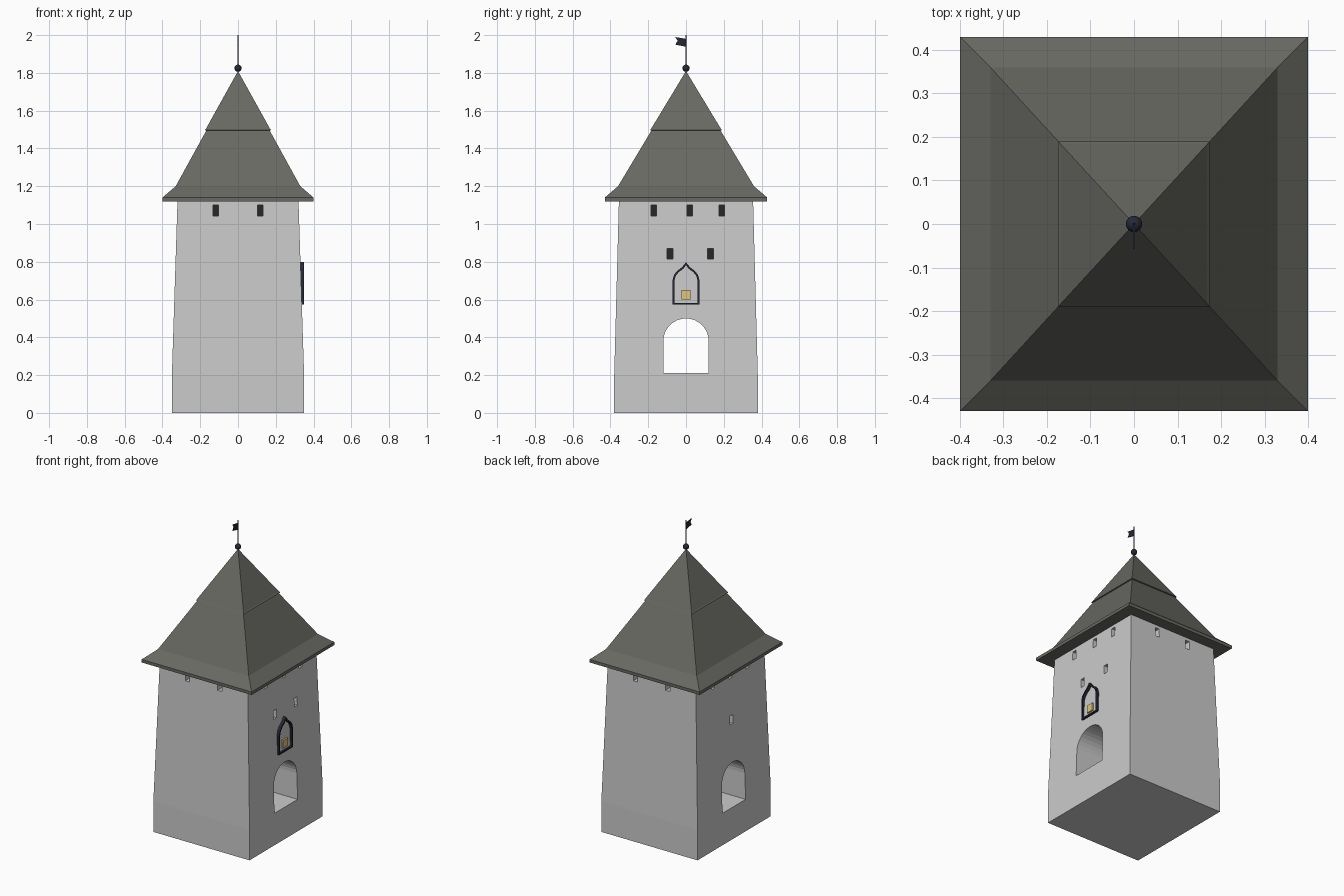
import bpy, bmesh, math
from mathutils import Vector

if "Cube" in bpy.data.objects:
    bpy.data.objects.remove(bpy.data.objects["Cube"])


def material(name, rgb):
    m = bpy.data.materials.new(name)
    m.diffuse_color = (*rgb, 1)
    m.use_nodes = True
    m.node_tree.nodes["Principled BSDF"].inputs["Base Color"].default_value = m.diffuse_color
    return m


ROOF = material("roof_slate", (0.14, 0.14, 0.125))
IRON = material("dark_iron", (0.018, 0.022, 0.035))
DARK = material("dark_opening", (0.02, 0.02, 0.02))
GLOW = material("lamp_glow", (0.75, 0.55, 0.2))


def finish(name, bm, mat=None):
    bmesh.ops.recalc_face_normals(bm, faces=bm.faces)
    me = bpy.data.meshes.new(name)
    bm.to_mesh(me)
    bm.free()
    ob = bpy.data.objects.new(name, me)
    bpy.context.collection.objects.link(ob)
    if mat:
        me.materials.append(mat)
    return ob


def stack(name, levels, mat=None):
    """Loft rectangles (half x, half y, z); a zero size closes to a point."""
    bm = bmesh.new()
    rings = []
    for hx, hy, z in levels:
        if hx == 0:
            rings.append([bm.verts.new((0, 0, z))])
        else:
            rings.append([bm.verts.new((sx * hx, sy * hy, z))
                          for sx, sy in ((-1, -1), (1, -1), (1, 1), (-1, 1))])
    bm.faces.new(rings[0])
    for a, b in zip(rings, rings[1:]):
        for i in range(4):
            j = (i + 1) % 4
            bm.faces.new((a[i], a[j], b[0]) if len(b) == 1 else (a[i], a[j], b[j], b[i]))
    if len(rings[-1]) == 4:
        bm.faces.new(rings[-1])
    return finish(name, bm, mat)


def add_box(bm, centre, size):
    r = bmesh.ops.create_cube(bm, size=1)["verts"]
    for v in r:
        v.co = Vector(c * s for c, s in zip(v.co, size)) + Vector(centre)


def add_prism(bm, yz, x0, x1):
    """Extrude a y-z outline along x."""
    a = [bm.verts.new((x0, y, z)) for y, z in yz]
    b = [bm.verts.new((x1, y, z)) for y, z in yz]
    n = len(yz)
    bm.faces.new(a)
    bm.faces.new(b)
    for i in range(n):
        j = (i + 1) % n
        bm.faces.new((a[i], a[j], b[j], b[i]))


# Tapered tower walls
tower = stack("tower_walls", [(0.35, 0.38, 0), (0.35, 0.38, 0.2), (0.32, 0.355, 1.13)])

# Archway and small window openings cut out of the walls
cut, panes = bmesh.new(), bmesh.new()
arch = [(-0.12, 0.21), (0.12, 0.21)] + [
    (0.12 * math.cos(math.pi * i / 16), 0.38 + 0.12 * math.sin(math.pi * i / 16)) for i in range(17)]
add_prism(cut, arch, -0.5, 0.5)

W, H, D = 0.03, 0.057, 0.05
side_windows = [(1, -0.17, 1.072), (1, 0.02, 1.072), (1, 0.19, 1.072),
                (1, -0.085, 0.842), (1, 0.13, 0.842),
                (-1, 0.18, 1.072), (-1, 0, 1.072), (-1, -0.18, 1.072), (-1, 0, 0.775)]
for s, y, z in side_windows:
    face = 0.35 - 0.03 * (z - 0.2) / 0.93
    add_box(cut, (s * face, y, z), (2 * D, W, H))
    add_box(panes, (s * (face - D), y, z), (0.006, W, H))
for s in (-1, 1):
    for x in (-0.118, 0.117):
        face = 0.38 - 0.025 * (1.072 - 0.2) / 0.93
        add_box(cut, (-s * x, s * face, 1.072), (W, 2 * D, H))
        add_box(panes, (-s * x, s * (face - D), 1.072), (W, 0.006, H))
cutter = finish("opening_cutter", cut)
cutter.hide_render = True
finish("window_backs", panes, DARK)

mod = tower.modifiers.new("openings", "BOOLEAN")
mod.operation, mod.solver, mod.object = "DIFFERENCE", "EXACT", cutter
bpy.context.view_layer.objects.active = tower
bpy.ops.object.modifier_apply(modifier=mod.name)
bpy.data.objects.remove(cutter)

# Flared roof in two overlapping tiers
stack("lower_roof", [(0.40, 0.43, 1.12), (0.40, 0.43, 1.14), (0.33, 0.36, 1.2),
                     (0.165, 0.18, 1.5)], ROOF)
stack("upper_roof", [(0.168, 0.183, 1.495), (0.175, 0.19, 1.497), (0.168, 0.183, 1.507),
                     (0, 0, 1.81)], ROOF)

# Ogee frame on the right-hand wall
half = [(0.072, 0.573), (0.072, 0.70), (0.063, 0.732), (0.045, 0.753), (0.02, 0.772)]
inner = [(0.062, 0.583), (0.062, 0.698), (0.054, 0.726), (0.039, 0.745), (0.014, 0.763)]


def mirrored(pts, tip):
    return pts + [(0, tip)] + [(-y, z) for y, z in reversed(pts)]


out, inn = mirrored(half, 0.798), mirrored(inner, 0.782)
bm = bmesh.new()
loops = [[bm.verts.new((x, y, z)) for y, z in pts]
         for pts, x in ((out, 0.32), (out, 0.35), (inn, 0.35), (inn, 0.32))]
n = len(out)
for k in range(4):
    a, b = loops[k], loops[(k + 1) % 4]
    for i in range(n):
        j = (i + 1) % n
        bm.faces.new((a[i], a[j], b[j], b[i]))
finish("niche_frame", bm, IRON)

# Small glowing lamp in the frame
bm = bmesh.new()
add_box(bm, (0.335, 0, 0.625), (0.022, 0.05, 0.05))
finish("niche_lamp", bm, GLOW)

# Finial ball, pole and swallow-tailed vane
bm = bmesh.new()
bmesh.ops.create_uvsphere(bm, u_segments=16, v_segments=10, radius=0.019)
bmesh.ops.translate(bm, verts=bm.verts, vec=(0, 0, 1.825))
ball = finish("finial_ball", bm, IRON)
for p in ball.data.polygons:
    p.use_smooth = True

bm = bmesh.new()
bmesh.ops.create_cone(bm, cap_ends=True, segments=8, radius1=0.004, radius2=0.003, depth=0.21)
bmesh.ops.translate(bm, verts=bm.verts, vec=(0, 0, 1.895))
finish("finial_pole", bm, IRON)

bm = bmesh.new()
add_prism(bm, [(0, 1.938), (0, 1.98), (-0.057, 1.99), (-0.044, 1.97), (-0.057, 1.95)],
          -0.002, 0.002)
finish("wind_vane", bm, IRON)
